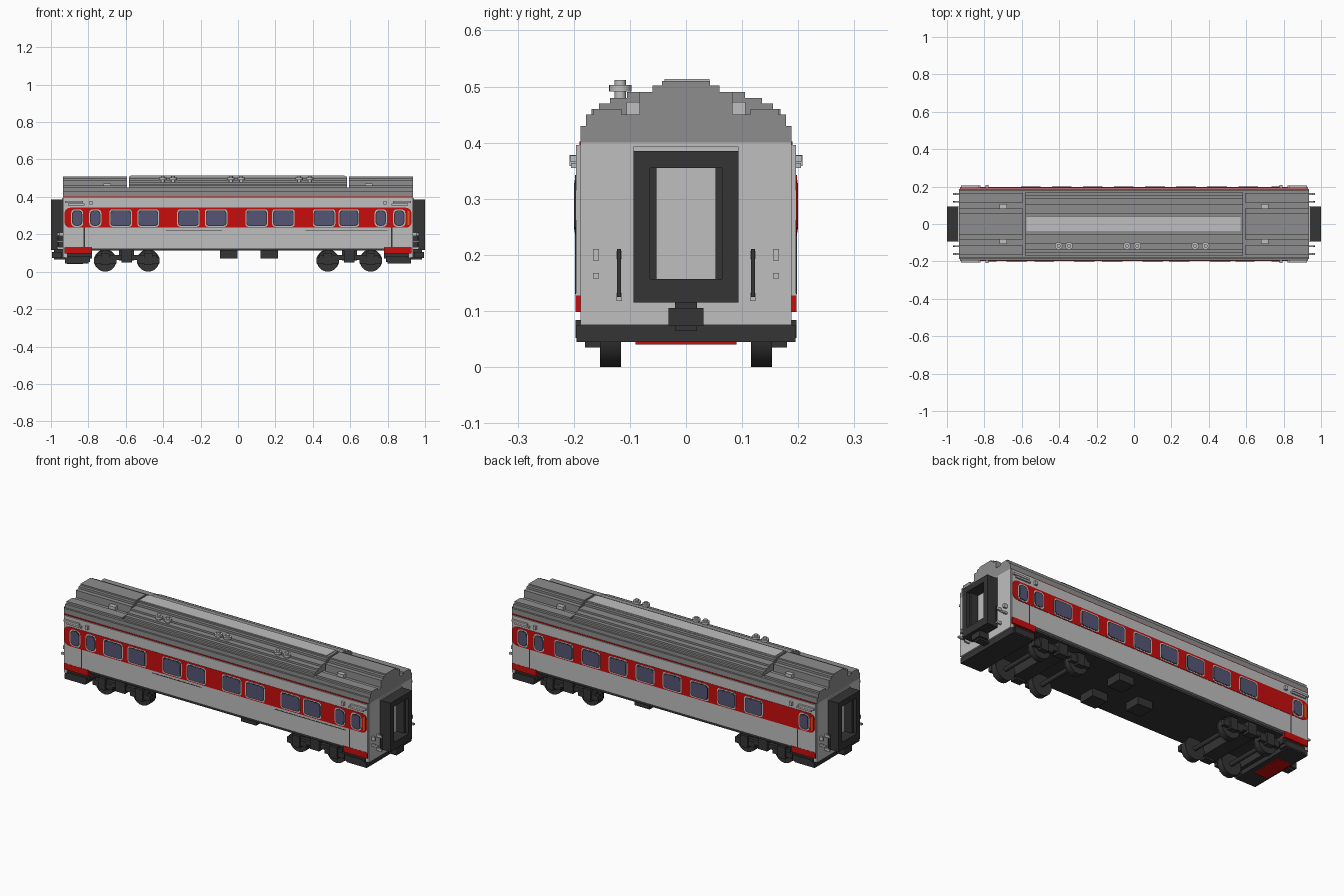
import bpy, bmesh, math
from mathutils import Matrix, Vector

cube = bpy.data.objects.get("Cube")
if cube:
    bpy.data.objects.remove(cube, do_unlink=True)


def material(name, r, g, b):
    m = bpy.data.materials.new(name)
    m.use_nodes = True
    m.diffuse_color = (r, g, b, 1)
    m.node_tree.nodes["Principled BSDF"].inputs["Base Color"].default_value = (r, g, b, 1)
    return m


LIGHT = material("light grey", 0.52, 0.52, 0.52)
ROOF = material("roof grey", 0.27, 0.27, 0.27)
DARK = material("dark grey", 0.035, 0.035, 0.035)
RED = material("red", 0.58, 0.004, 0.004)
GLASS = material("blue glass", 0.09, 0.09, 0.18)
ORANGE = material("orange", 0.65, 0.12, 0.01)


def finish(name, bm, mat):
    bmesh.ops.recalc_face_normals(bm, faces=bm.faces)
    mesh = bpy.data.meshes.new(name)
    bm.to_mesh(mesh)
    bm.free()
    mesh.materials.append(mat)
    ob = bpy.data.objects.new(name, mesh)
    bpy.context.collection.objects.link(ob)
    return ob


def box(name, mat, x, y, z, round_side=0):
    """Box from (low, high) ranges; round_side rounds the corners seen from the side."""
    bm = bmesh.new()
    size = (x[1] - x[0], y[1] - y[0], z[1] - z[0], 1)
    mid = Vector((sum(x), sum(y), sum(z))) / 2
    bmesh.ops.create_cube(bm, size=1, matrix=Matrix.Translation(mid) @ Matrix.Diagonal(size))
    if round_side:
        edges = [e for e in bm.edges if abs(e.verts[0].co.y - e.verts[1].co.y) > 1e-5]
        bmesh.ops.bevel(bm, geom=edges, offset=round_side, segments=3, profile=0.5, affect='EDGES')
    return finish(name, bm, mat)


def span(a, b, s):
    """Range a..b, mirrored when s is -1."""
    return (a, b) if s > 0 else (-b, -a)


def cylinder(name, mat, centre, radius, depth, axis='Y'):
    bm = bmesh.new()
    turn = Matrix.Rotation(math.pi / 2, 4, 'X') if axis == 'Y' else Matrix()
    bmesh.ops.create_cone(bm, cap_ends=True, segments=20, radius1=radius, radius2=radius,
                          depth=depth, matrix=Matrix.Translation(centre) @ turn)
    ob = finish(name, bm, mat)
    for p in ob.data.polygons:
        p.use_smooth = len(p.vertices) == 4
    return ob


def stepped_roof(name, mat, x, base, steps):
    """Extrude a staircase outline given as (half width, top height) pairs."""
    half, low = [], base
    for w, top in steps:
        half += [(w, low), (w, top)]
        low = top
    outline = half + [(-w, z) for w, z in reversed(half)]
    bm = bmesh.new()
    face = bm.faces.new([bm.verts.new((x[0], y, z)) for y, z in outline])
    ext = bmesh.ops.extrude_face_region(bm, geom=[face])
    verts = [v for v in ext["geom"] if isinstance(v, bmesh.types.BMVert)]
    bmesh.ops.translate(bm, verts=verts, vec=(x[1] - x[0], 0, 0))
    return finish(name, bm, mat)


# Body shell and floor
box("body_core", LIGHT, (-0.925, 0.925), (-0.188, 0.188), (0.125, 0.4))
box("floor", DARK, (-0.925, 0.925), (-0.186, 0.186), (0.112, 0.126))

# Stepped roof: continuous base, then three separate upper lengths
stepped_roof("roof_base", ROOF, (-0.935, 0.935), 0.4, [(0.188, 0.43), (0.178, 0.45)])
stepped_roof("roof_middle", ROOF, (-0.584, 0.584), 0.45,
             [(0.168, 0.46), (0.155, 0.47), (0.135, 0.48), (0.105, 0.49), (0.06, 0.502), (0.043, 0.51)])
box("roof_walkway", LIGHT, (-0.575, 0.57), (-0.038, 0.042), (0.508, 0.513))
for s in (-1, 1):
    stepped_roof("roof_end", ROOF, span(0.594, 0.935, s), 0.45,
                 [(0.083, 0.49), (0.06, 0.502), (0.043, 0.51)])
    for t in (-1, 1):
        box("roof_shoulder", ROOF, span(0.594, 0.935, s), span(0.115, 0.165, t), (0.445, 0.46))
        box("roof_hatch", LIGHT, span(0.68, 0.72, s), span(0.083, 0.106, t), (0.449, 0.472))

# Paired roof vents on the front slope
for x in (-0.375, -0.01, 0.355):
    for dx in (-0.028, 0.028):
        c = (x + dx, -0.117)
        cylinder("vent_stem", LIGHT, (*c, 0.493), 0.01, 0.038, 'Z')
        cylinder("vent_cap", LIGHT, (*c, 0.497), 0.02, 0.012, 'Z')

# Sides: panel, red band, windows, doors and trim
FRONT_WINDOWS = [(-0.627, 0.11), (-0.48, 0.105), (-0.265, 0.11), (-0.117, 0.11),
                 (0.1, 0.11), (0.243, 0.11), (0.46, 0.11), (0.593, 0.1)]
BACK_WINDOWS = [(0.61 - 0.166 * i, 0.105) for i in range(8)]
for t in (-1, 1):
    side = "front" if t < 0 else "back"
    box(side + "_panel", LIGHT, (-0.93, 0.93), span(0.18, 0.196, t), (0.128, 0.396))
    box(side + "_red_band", RED, (-0.928, 0.928), span(0.19, 0.1975, t), (0.235, 0.342), 0.03)
    box(side + "_gutter", RED, (-0.93, 0.93), span(0.18, 0.19, t), (0.396, 0.402))
    narrow = [-0.86, -0.763, 0.763, 0.862] if t < 0 else [-0.862, 0.763, 0.862]
    wins = [(x, w, 0.014) for x, w in (FRONT_WINDOWS if t < 0 else BACK_WINDOWS)]
    wins += [(x, 0.055, 0.02) for x in narrow]
    for x, w, r in wins:
        h = w / 2
        box("window_frame", LIGHT, (x - h - 0.005, x + h + 0.005), span(0.19, 0.1985, t), (0.24, 0.333), r)
        box("window_seal", DARK, (x - h, x + h), span(0.19, 0.1992, t), (0.245, 0.328), r)
        box("window_glass", GLASS, (x - h + 0.004, x + h - 0.004), span(0.19, 0.2, t), (0.249, 0.324), r)
    for s in (-1, 1):
        box("door_gap", DARK, span(0.818, 0.825, s), span(0.19, 0.1975, t), (0.13, 0.235))
        box("door_hood", LIGHT, span(0.82, 0.91, s), span(0.19, 0.205, t), (0.355, 0.364))
        box("door_hood_top", LIGHT, span(0.83, 0.925, s), span(0.19, 0.207, t), (0.366, 0.377))
        box("side_lamp", LIGHT, span(0.777, 0.793, s), span(0.19, 0.208, t), (0.358, 0.378))
        box("red_skirt", RED, span(0.78, 0.928, s), span(0.17, 0.197, t), (0.098, 0.132))
        box("door_step", DARK, span(0.79, 0.91, s), span(0.15, 0.197, t), (0.052, 0.084))
    # Diagonally opposite end markers
    box("end_marker", ORANGE, span(0.905, 0.918, -t), span(0.19, 0.1982, t), (0.25, 0.325))
for x in ((-0.385, -0.085), (0.36, 0.8)):
    box("trim_line", DARK, x, (-0.1968, -0.19), (0.219, 0.223))

# Carriage ends
for s in (-1, 1):
    box("end_wall", LIGHT, span(0.915, 0.935, s), (-0.188, 0.188), (0.075, 0.4))
    box("end_platform", DARK, span(0.78, 0.916, s), (-0.186, 0.186), (0.07, 0.125))
    box("end_sill", DARK, span(0.8, 0.925, s), (-0.195, 0.195), (0.045, 0.075))
    # Gangway frame around the end door
    for t in (-1, 1):
        box("gangway_post", DARK, span(0.93, 1.0, s), span(0.064, 0.094, t), (0.115, 0.385))
        box("gangway_inner_post", DARK, span(0.93, 0.98, s), span(0.053, 0.066, t), (0.15, 0.36))
        box("end_rail", DARK, span(0.96, 0.968, s), span(0.116, 0.123, t), (0.125, 0.21))
        for z in (0.125, 0.2):
            box("rail_mount", LIGHT, span(0.93, 0.965, s), span(0.114, 0.124, t), (z - 0.007, z + 0.007))
        box("end_socket", LIGHT, span(0.93, 0.955, s), span(0.155, 0.166, t), (0.19, 0.21))
        box("end_hook", LIGHT, span(0.93, 0.968, s), span(0.155, 0.166, t), (0.158, 0.168))
    box("gangway_top", DARK, span(0.93, 1.0, s), (-0.094, 0.094), (0.355, 0.385))
    box("gangway_bottom", DARK, span(0.93, 1.0, s), (-0.094, 0.094), (0.115, 0.157))
    box("gangway_canopy", LIGHT, span(0.93, 0.94, s), (-0.094, 0.094), (0.385, 0.393))
    box("coupler_head", DARK, span(0.94, 0.995, s), (-0.031, 0.031), (0.073, 0.105))
    box("coupler_neck", DARK, span(0.9, 0.985, s), (-0.02, 0.02), (0.064, 0.118))
box("red_underplate", RED, (-0.915, -0.83), (-0.09, 0.09), (0.04, 0.046))

# Bogies
for s in (-1, 1):
    cx = 0.595 * s
    box("bogie_bolster", DARK, (cx - 0.04, cx + 0.04), (-0.15, 0.15), (0.06, 0.115))
    for t in (-1, 1):
        box("bogie_frame", DARK, (cx - 0.16, cx + 0.16), span(0.15, 0.17, t), (0.062, 0.09))
        box("bogie_spring", DARK, (cx - 0.028, cx + 0.028), span(0.14, 0.18, t), (0.05, 0.13))
        for dx in (-0.115, 0.115):
            x = cx + dx
            cylinder("wheel", DARK, (x, 0.137 * t, 0.057), 0.057, 0.032)
            cylinder("wheel_flange", DARK, (x, 0.12 * t, 0.06), 0.06, 0.008)
            box("axle_box", DARK, (x - 0.06, x + 0.06), span(0.15, 0.172, t), (0.045, 0.075))
            box("axle_cap", DARK, (x - 0.022, x + 0.022), span(0.15, 0.18, t), (0.035, 0.1))
    for dx in (-0.115, 0.115):
        cylinder("axle", DARK, (cx + dx, 0, 0.057), 0.012, 0.26)

# Underfloor equipment
for x, y in ((0.167, 0.1), (0.167, -0.1), (-0.05, -0.02)):
    box("equipment_box", DARK, (x - 0.046, x + 0.046), (y - 0.045, y + 0.045), (0.07, 0.125))
